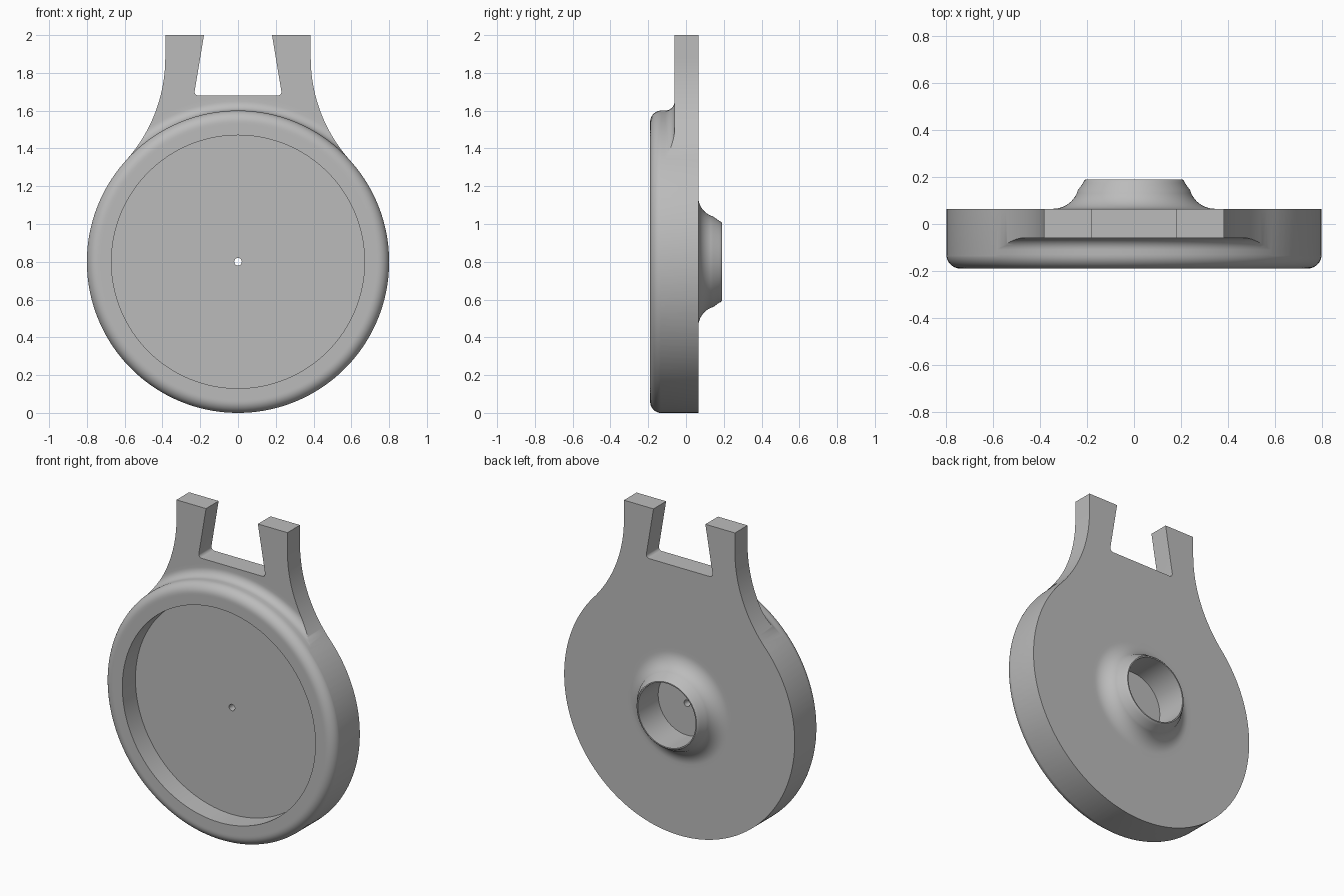
import bpy
import bmesh
from math import sin, cos, pi, atan2, hypot, radians

cube = bpy.data.objects.get("Cube")
if cube:
    bpy.data.objects.remove(cube, do_unlink=True)

CENTRE_Z = 0.8
RADIUS = 0.8
FRONT, PLATE_FRONT, PLATE_BACK, BOSS_BACK = -0.19, -0.06, 0.065, 0.19


def arc(cx, cy, r, start, end, steps):
    """Points along an arc, both ends included."""
    angles = [start + (end - start) * i / steps for i in range(steps + 1)]
    return [(cx + r * cos(a), cy + r * sin(a)) for a in angles]


def add_object(name, bm):
    bmesh.ops.recalc_face_normals(bm, faces=bm.faces)
    mesh = bpy.data.meshes.new(name)
    bm.to_mesh(mesh)
    bm.free()
    obj = bpy.data.objects.new(name, mesh)
    bpy.context.collection.objects.link(obj)
    return obj


# Turned body: rounded rim, front recess, pin hole, back socket and flared boss
EDGE = RADIUS + 0.0006
profile = [(0.02, PLATE_FRONT), (0.67, PLATE_FRONT), (0.67, FRONT), (0.73, FRONT)]
profile += arc(EDGE - 0.06, FRONT + 0.06, 0.06, -pi / 2, 0, 8)
profile += arc(EDGE + 0.05, PLATE_FRONT - 0.05, 0.05, pi, pi / 2, 8)
profile += [(0.87, PLATE_FRONT), (1.5, PLATE_FRONT), (1.5, PLATE_BACK), (0.37, PLATE_BACK)]
profile += arc(0.345, PLATE_BACK + 0.11, 0.11, -pi / 2, -pi * 0.91, 10)
profile += [(0.217, 0.175), (0.213, 0.185), (0.207, BOSS_BACK), (0.2, BOSS_BACK)]
profile += [(0.2, -0.01), (0.02, -0.01)]

bm = bmesh.new()
verts = [bm.verts.new((r, y, CENTRE_Z)) for r, y in profile]
edges = [bm.edges.new((v, verts[(i + 1) % len(verts)])) for i, v in enumerate(verts)]
bmesh.ops.spin(bm, geom=verts + edges, cent=(0, 0, CENTRE_Z), axis=(0, 1, 0),
               angle=2 * pi, steps=128, use_duplicate=False)
bmesh.ops.remove_doubles(bm, verts=bm.verts, dist=0.0001)
body = add_object("round_case_with_forked_lug", bm)

# Outline: disc, concave neck and two prongs around a dovetail notch
neck_x, neck_z = 0.385, 1.88
rise = neck_z - CENTRE_Z
neck_r = (neck_x ** 2 + rise ** 2 - RADIUS ** 2) / (2 * (RADIUS - neck_x))
neck_cx = neck_x + neck_r
tangent = atan2(rise, neck_cx)
half = arc(0, CENTRE_Z, RADIUS, -pi / 2, tangent, 92)
half += arc(neck_cx, neck_z, neck_r, pi + tangent, pi, 24)[1:]
half += [(neck_x, 2), (0.18, 2)]
half += arc(0.21, 1.7, 0.02, radians(9), -pi / 2, 6)
outline = half + [(-x, z) for x, z in reversed(half[1:])]

bm = bmesh.new()
face = bm.faces.new([bm.verts.new((x, -0.4, z)) for x, z in outline])
grown = bmesh.ops.extrude_face_region(bm, geom=[face])["geom"]
bmesh.ops.translate(bm, vec=(0, 0.8, 0),
                    verts=[g for g in grown if isinstance(g, bmesh.types.BMVert)])
cutter = add_object("outline_cutter", bm)
cutter.hide_render = True

# Trim the turned body to the outline
trim = body.modifiers.new("trim", "BOOLEAN")
trim.operation = "INTERSECT"
trim.solver = "EXACT"
trim.object = cutter
bpy.ops.object.select_all(action="DESELECT")
bpy.context.view_layer.objects.active = body
body.select_set(True)
bpy.ops.object.modifier_apply(modifier=trim.name)
bpy.data.objects.remove(cutter, do_unlink=True)

# Plain grey material
grey = bpy.data.materials.new("plain_grey")
grey.use_nodes = True
colour = (0.5, 0.5, 0.5, 1)
grey.diffuse_color = colour
grey.node_tree.nodes["Principled BSDF"].inputs["Base Color"].default_value = colour
body.data.materials.clear()
body.data.materials.append(grey)
bpy.ops.object.shade_smooth_by_angle(angle=radians(30))
